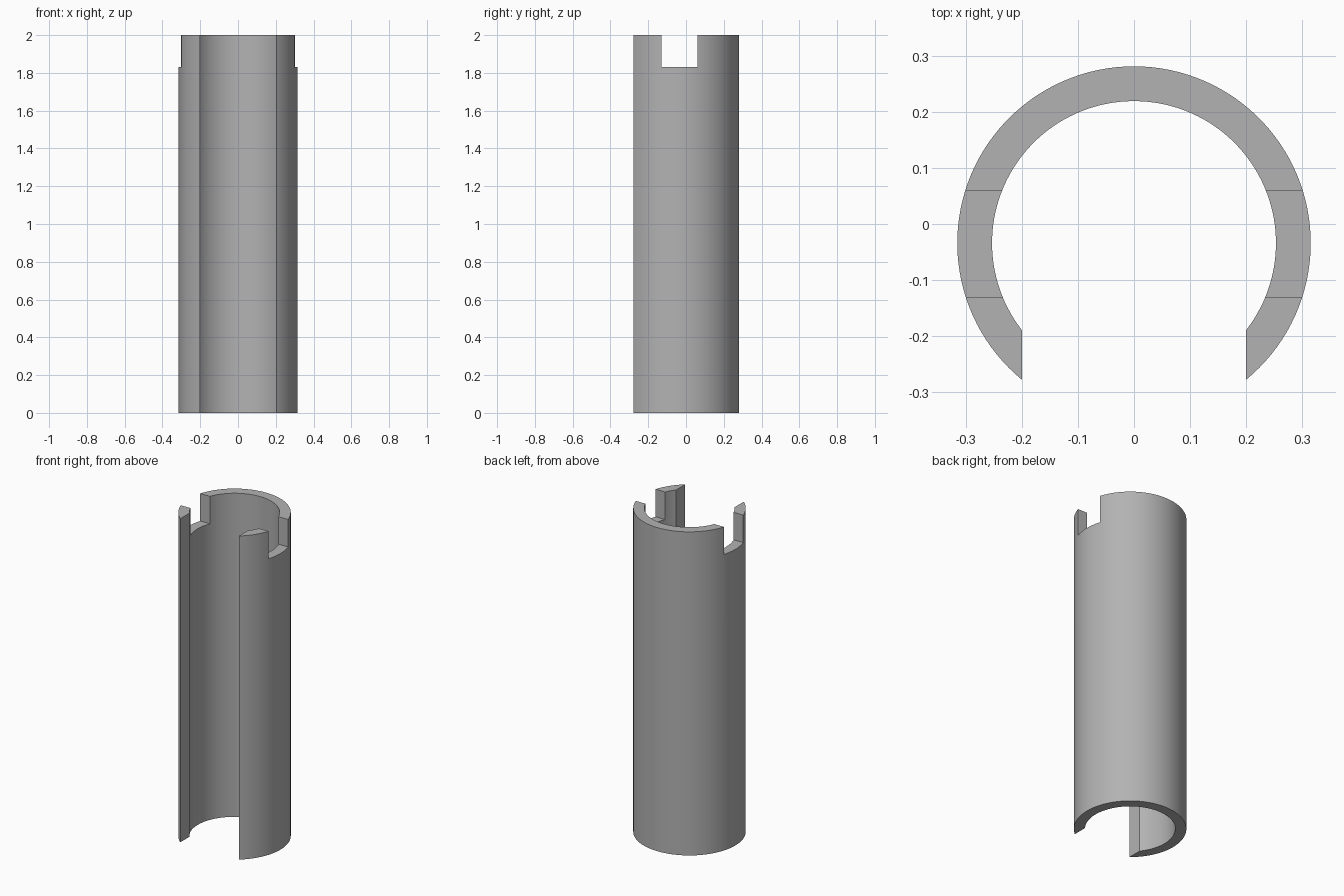
import bpy
import bmesh
from math import asin, cos, sin, pi
from mathutils import Matrix, Vector

if "Cube" in bpy.data.objects:
    bpy.data.objects.remove(bpy.data.objects["Cube"], do_unlink=True)

OUTER, INNER = 0.315, 0.253
CENTRE_Y = -0.034
SLOT_HALF = 0.2
HEIGHT = 2.0
NOTCH_Z, NOTCH_FRONT, NOTCH_BACK = 1.83, -0.13, 0.06
STEPS = 96


def arc(radius):
    """Points from the right slot edge round the back to the left one."""
    gap = asin(SLOT_HALF / radius)
    span = 2 * (pi - gap)
    points = []
    for i in range(STEPS + 1):
        a = gap + span * i / STEPS
        points.append(Vector((radius * sin(a), CENTRE_Y - radius * cos(a), 0)))
    return points


def mesh_object(name, bm):
    bmesh.ops.recalc_face_normals(bm, faces=bm.faces)
    mesh = bpy.data.meshes.new(name)
    bm.to_mesh(mesh)
    bm.free()
    obj = bpy.data.objects.new(name, mesh)
    bpy.context.collection.objects.link(obj)
    return obj


# Plain grey material
grey = bpy.data.materials.new("plain grey")
grey.use_nodes = True
colour = (0.45, 0.45, 0.45, 1)
grey.diffuse_color = colour
grey.node_tree.nodes["Principled BSDF"].inputs["Base Color"].default_value = colour

# Slotted tube: C-shaped section extruded upwards
bm = bmesh.new()
section = arc(OUTER) + arc(INNER)[::-1]
face = bm.faces.new([bm.verts.new(p) for p in section])
extruded = bmesh.ops.extrude_face_region(bm, geom=[face])["geom"]
top = [v for v in extruded if isinstance(v, bmesh.types.BMVert)]
bmesh.ops.translate(bm, verts=top, vec=(0, 0, HEIGHT))
tube = mesh_object("slotted_tube", bm)
tube.data.materials.append(grey)

# Notch cutter running across both sides of the rim
bm = bmesh.new()
size = Vector((1, NOTCH_BACK - NOTCH_FRONT, 0.4))
middle = Vector((0, (NOTCH_BACK + NOTCH_FRONT) / 2, NOTCH_Z + size.z / 2))
bmesh.ops.create_cube(bm, size=1, matrix=Matrix.LocRotScale(middle, None, size))
cutter = mesh_object("notch_cutter", bm)
cutter.hide_render = True

cut = tube.modifiers.new("rim notches", "BOOLEAN")
cut.operation = "DIFFERENCE"
cut.solver = "EXACT"
cut.object = cutter

bpy.ops.object.select_all(action="DESELECT")
tube.select_set(True)
bpy.context.view_layer.objects.active = tube
bpy.ops.object.modifier_apply(modifier=cut.name)
bpy.data.objects.remove(cutter, do_unlink=True)

# Smooth walls with crisp rims
bpy.ops.object.shade_smooth_by_angle(angle=pi / 6)
